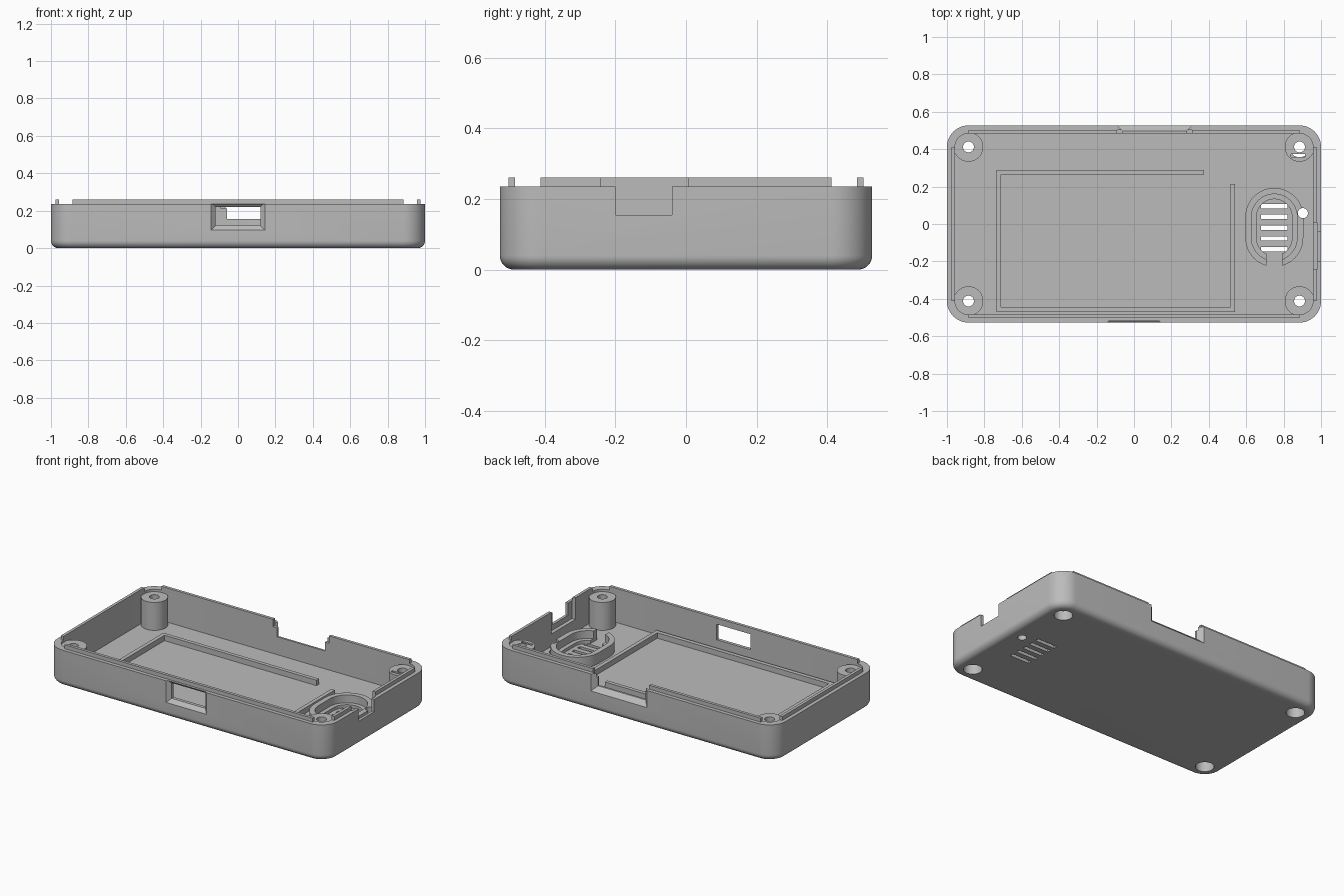
import bpy, bmesh, math
from mathutils import Vector

if "Cube" in bpy.data.objects:
    bpy.data.objects.remove(bpy.data.objects["Cube"], do_unlink=True)

grey = bpy.data.materials.new("plain_grey")
grey.use_nodes = True
GREY = (0.5, 0.5, 0.5, 1)
grey.diffuse_color = GREY
grey.node_tree.nodes["Principled BSDF"].inputs["Base Color"].default_value = GREY

# Main dimensions
HX, HY, CORNER = 1.0, 0.527, 0.115
WALL, FLOOR, RIM, LIP = 0.043, 0.04, 0.235, 0.26
POST_X, POST_Y = HX - CORNER, HY - CORNER


def loft(name, rings, closed=False):
    """Skin a list of equal rings; cap the ends, or join last to first."""
    bm = bmesh.new()
    loops = [[bm.verts.new(p) for p in ring] for ring in rings]
    n = len(loops[0])
    pairs = list(zip(loops, loops[1:]))
    if closed:
        pairs.append((loops[-1], loops[0]))
    else:
        bm.faces.new(loops[0])
        bm.faces.new(loops[-1])
    for a, b in pairs:
        for i in range(n):
            j = (i + 1) % n
            bm.faces.new((a[i], a[j], b[j], b[i]))
    bmesh.ops.remove_doubles(bm, verts=bm.verts, dist=1e-5)
    bmesh.ops.recalc_face_normals(bm, faces=bm.faces)
    mesh = bpy.data.meshes.new(name)
    bm.to_mesh(mesh)
    bm.free()
    mesh.materials.append(grey)
    obj = bpy.data.objects.new(name, mesh)
    bpy.context.collection.objects.link(obj)
    return obj


def rounded(hx, hy, r, z, cx=0, cy=0, steps=12):
    pts = []
    for k, (sx, sy) in enumerate([(1, 1), (-1, 1), (-1, -1), (1, -1)]):
        for i in range(steps + 1):
            a = math.pi / 2 * (k + i / steps)
            pts.append((cx + sx * (hx - r) + r * math.cos(a),
                        cy + sy * (hy - r) + r * math.sin(a), z))
    return pts


def circle(r, z, cx=0, cy=0, n=48):
    return [(cx + r * math.cos(math.tau * i / n),
             cy + r * math.sin(math.tau * i / n), z) for i in range(n)]


def box(name, x0, x1, y0, y1, z0, z1):
    return loft(name, [[(x0, y0, z), (x1, y0, z), (x1, y1, z), (x0, y1, z)]
                       for z in (z0, z1)])


def side_rect(y, x0, x1, z0, z1):
    return [(x0, y, z0), (x1, y, z0), (x1, y, z1), (x0, y, z1)]


def cut(target, cutter):
    mod = target.modifiers.new("cut", 'BOOLEAN')
    mod.operation, mod.solver, mod.object = 'DIFFERENCE', 'EXACT', cutter
    bpy.context.view_layer.objects.active = target
    bpy.ops.object.modifier_apply(modifier=mod.name)
    bpy.data.objects.remove(cutter, do_unlink=True)


# Tray with rounded bottom edge
fillet = 0.04
rings = []
for i in range(9):
    a = math.pi / 2 * i / 8
    inset = fillet * (1 - math.sin(a))
    rings.append(rounded(HX - inset, HY - inset, CORNER - inset,
                         fillet * (1 - math.cos(a))))
rings.append(rounded(HX, HY, CORNER, RIM))
for z in (RIM, FLOOR):
    rings.append(rounded(HX - WALL, HY - WALL, CORNER - WALL, z))
tray = loft("tray", rings)

# Chamfered front window
cut(tray, loft("cutter", [side_rect(-0.535, -0.153, 0.153, 0.087, 0.253),
                          side_rect(-0.505, -0.12, 0.12, 0.12, 0.22),
                          side_rect(-0.45, -0.12, 0.12, 0.12, 0.22)]))
# Chamfered back notch, open at the top
cut(tray, loft("cutter", [side_rect(0.535, -0.098, 0.318, 0.117, 0.3),
                          side_rect(0.497, -0.06, 0.28, 0.155, 0.3),
                          side_rect(0.45, -0.06, 0.28, 0.155, 0.3)]))
cut(tray, box("cutter", -0.09, 0.31, 0.45, 0.503, 0.212, 0.3))
# Switch notch in the end wall with a wider pocket inside
cut(tray, box("cutter", 0.93, 1.05, -0.2, -0.04, 0.155, 0.3))
cut(tray, box("cutter", 0.93, 0.982, -0.24, 0.005, 0.12, 0.3))

# Screw posts with counterbores
for sx, sx_name in ((-1, "right"), (1, "left")):
    for sy, sy_name in ((-1, "front"), (1, "back")):
        x, y = sx * POST_X, sy * POST_Y
        cut(tray, loft("cutter", [circle(0.055, z, x, y) for z in (-0.02, 0.06)]))
        profile = [(0.055, 0.02), (0.079, 0.02), (0.079, 0.22),
                   (0.029, 0.22), (0.029, 0.12), (0.055, 0.12)]
        post = loft(f"screw_post_{sy_name}_{sx_name}",
                    [circle(r, z, x, y) for r, z in profile], closed=True)
        if sx > 0 and sy > 0:
            cut(post, box("cutter", 0.84, 0.915, 0.358, 0.374, 0.06, 0.3))

# Sound slots and indicator hole through the floor
for i in range(5):
    y = 0.095 - 0.0575 * i
    cut(tray, box("cutter", 0.68, 0.82, y - 0.012, y + 0.012, -0.05, 0.1))
LED = (0.903, 0.058)


def led_cutter():
    return loft("cutter", [circle(0.027, z, *LED) for z in (-0.05, 0.2)])


cut(tray, led_cutter())

# Speaker cradle: tall broken ring and a low inner ledge
SPK = (0.75, -0.018)


def stadium(name, hw, hh, z0, z1):
    return loft(name, [rounded(hw, hh, hw, z, *SPK) for z in (z0, z1)])


for name, outer, inner, top in (("speaker_ring", 0.155, 0.122, 0.11),
                                ("speaker_ledge", 0.123, 0.095, 0.06)):
    ring = stadium(name, outer, outer + 0.056, FLOOR - 0.01, top)
    cut(ring, stadium("cutter", inner, inner + 0.056, 0, 0.2))
    cut(ring, box("cutter", 0.708, 0.792, -0.3, -0.1, 0, 0.2))
    if name == "speaker_ring":
        cut(ring, led_cutter())

# Low ribs around the circuit board
RIB = 0.075
box("board_rib_back", -0.735, 0.375, 0.265, 0.29, 0.03, RIB)
box("board_rib_right", -0.735, -0.71, -0.47, 0.29, 0.03, RIB)
box("board_rib_front", -0.735, 0.54, -0.47, -0.443, 0.03, RIB)
box("board_rib_left", 0.515, 0.54, -0.47, 0.215, 0.03, RIB)

# Locating lip along the inner edge of the rim
X0, X1 = HX - WALL, HX - 0.024
Y0, Y1 = HY - WALL, HY - 0.024
Z0 = RIM - 0.002
box("lip_front", -POST_X, POST_X, -Y1, -Y0, Z0, LIP)
box("lip_back_right", -POST_X, -0.09, Y0, Y1, Z0, LIP)
box("lip_back_left", 0.31, POST_X, Y0, Y1, Z0, LIP)
box("lip_right", -X1, -X0, -POST_Y, POST_Y, Z0, LIP)
box("lip_left_front", X0, X1, -POST_Y, -0.24, Z0, LIP)
box("lip_left_back", X0, X1, 0.005, POST_Y, Z0, LIP)

# Smooth curves, keep edges sharp
bpy.ops.object.select_all(action='DESELECT')
for obj in bpy.context.collection.objects:
    if obj.type == 'MESH':
        obj.select_set(True)
bpy.context.view_layer.objects.active = tray
bpy.ops.object.shade_smooth_by_angle(angle=math.radians(30))
